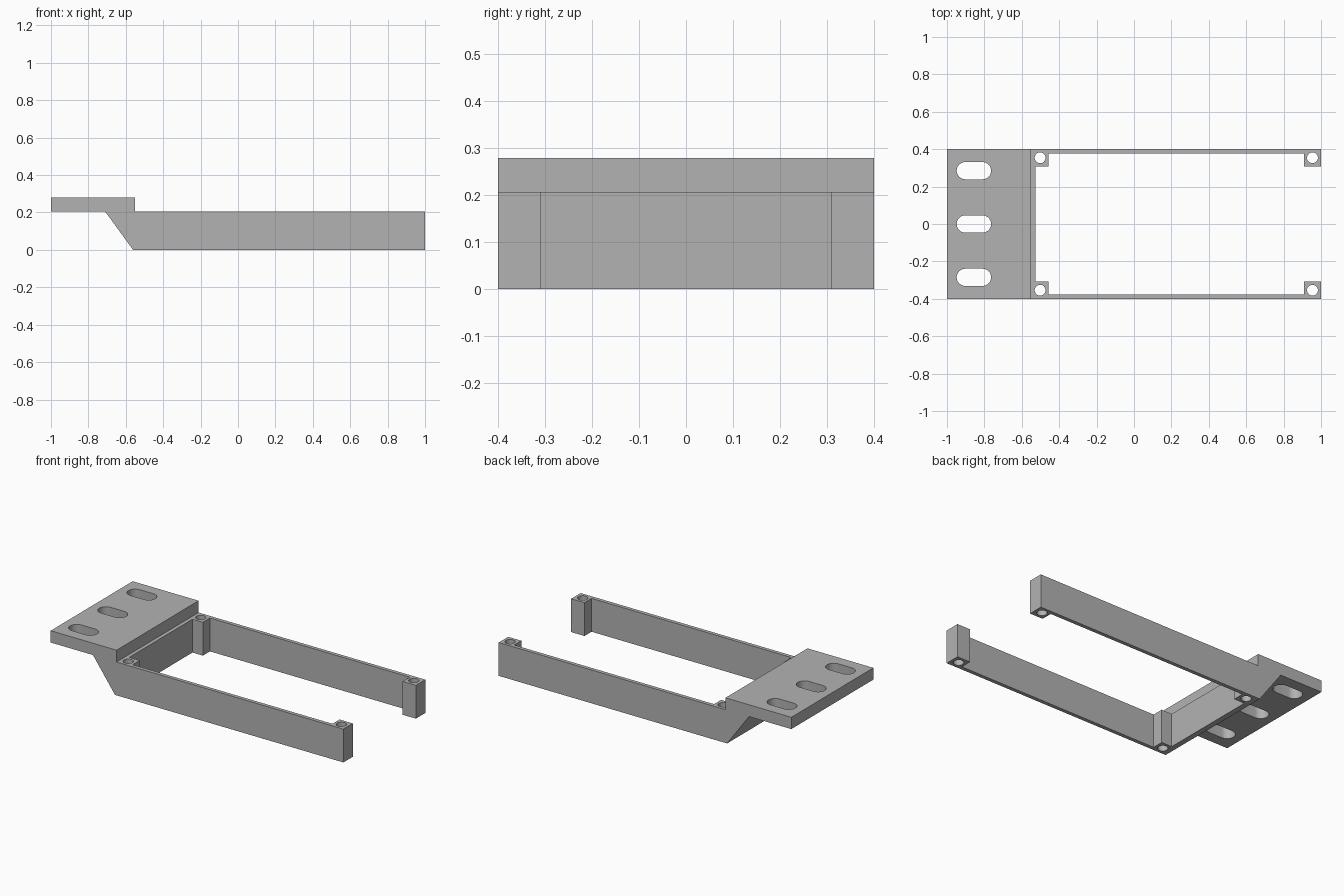
import bpy, bmesh
from math import pi, sin, cos, radians

cube = bpy.data.objects.get("Cube")
if cube:
    bpy.data.objects.remove(cube, do_unlink=True)

# Main dimensions
HALF_W = 0.4
FRAME_H, PLATE_TOP = 0.206, 0.279
PLATE_END, WALL_IN = -0.55, -0.527
SLOPE_TOP, SLOPE_BOTTOM = -0.711, -0.561
RAIL_IN, POST_IN = 0.377, 0.308

grey = bpy.data.materials.new("plain grey")
grey.use_nodes = True
colour = (0.45, 0.45, 0.45, 1)
grey.diffuse_color = colour
grey.node_tree.nodes["Principled BSDF"].inputs["Base Color"].default_value = colour


def prism(name, outline, z0, z1):
    """Extrude a plan outline from z0 to z1."""
    bm = bmesh.new()
    face = bm.faces.new([bm.verts.new((x, y, z0)) for x, y in outline])
    top = bmesh.ops.extrude_face_region(bm, geom=[face])["geom"]
    verts = [v for v in top if isinstance(v, bmesh.types.BMVert)]
    bmesh.ops.translate(bm, verts=verts, vec=(0, 0, z1 - z0))
    bmesh.ops.recalc_face_normals(bm, faces=bm.faces)
    mesh = bpy.data.meshes.new(name)
    bm.to_mesh(mesh)
    bm.free()
    mesh.materials.append(grey)
    obj = bpy.data.objects.new(name, mesh)
    bpy.context.collection.objects.link(obj)
    return obj


def slot(cx, cy, r, half=0.0, steps=16):
    """Plan outline of a rounded slot, or of a circle when half is zero."""
    pts = []
    for side, start in ((1, -pi / 2), (-1, pi / 2)):
        last = steps + 1 if half else steps
        for i in range(last):
            a = start + pi * i / steps
            pts.append((cx + side * half + r * cos(a), cy + r * sin(a)))
    return pts


def combine(target, tool, operation):
    """Apply a boolean and discard the tool."""
    mod = target.modifiers.new(operation.lower(), 'BOOLEAN')
    mod.operation, mod.object, mod.solver = operation, tool, 'EXACT'
    bpy.context.view_layer.objects.active = target
    bpy.ops.object.modifier_apply(modifier=mod.name)
    bpy.data.objects.remove(tool, do_unlink=True)


# Open frame: cross wall, two side rails and four corner posts in one outline
half_outline = [(SLOPE_TOP, HALF_W), (1, HALF_W), (1, POST_IN), (0.91, POST_IN),
                (0.91, RAIL_IN), (-0.456, RAIL_IN), (-0.456, POST_IN), (WALL_IN, POST_IN)]
outline = half_outline + [(x, -y) for x, y in reversed(half_outline)]
bracket = prism("mounting_bracket", outline, 0, FRAME_H)

# Sloped underside of the cross wall
bm = bmesh.new()
bm.from_mesh(bracket.data)
cut = bmesh.ops.bisect_plane(
    bm, geom=bm.verts[:] + bm.edges[:] + bm.faces[:], dist=1e-5,
    plane_co=(SLOPE_BOTTOM, 0, 0),
    plane_no=(-FRAME_H, 0, SLOPE_TOP - SLOPE_BOTTOM), clear_outer=True)
bmesh.ops.holes_fill(bm, edges=[e for e in bm.edges if e.is_boundary])
bmesh.ops.recalc_face_normals(bm, faces=bm.faces)
bm.to_mesh(bracket.data)
bm.free()

# Raised end plate
plate = prism("end_plate", [(-1, -HALF_W), (PLATE_END, -HALF_W), (PLATE_END, HALF_W),
                            (-1, HALF_W)], FRAME_H, PLATE_TOP)
combine(bracket, plate, 'UNION')

# Three slots through the plate
for y in (-0.285, 0, 0.285):
    combine(bracket, prism("slot_cutter", slot(-0.856, y, 0.046, 0.046), 0.1, 0.4), 'DIFFERENCE')

# Screw holes down through the posts
for x in (-0.502, 0.954):
    for y in (-0.354, 0.354):
        combine(bracket, prism("hole_cutter", slot(x, y, 0.029), -0.1, 0.4), 'DIFFERENCE')

# Merge coplanar faces, then smooth only the rounded hole walls
bm = bmesh.new()
bm.from_mesh(bracket.data)
bmesh.ops.remove_doubles(bm, verts=bm.verts, dist=1e-5)
bmesh.ops.dissolve_limit(bm, angle_limit=radians(0.5), verts=bm.verts, edges=bm.edges)
bm.to_mesh(bracket.data)
bm.free()
bpy.ops.object.select_all(action='DESELECT')
bracket.select_set(True)
bpy.context.view_layer.objects.active = bracket
bpy.ops.object.shade_smooth_by_angle(angle=radians(30))
